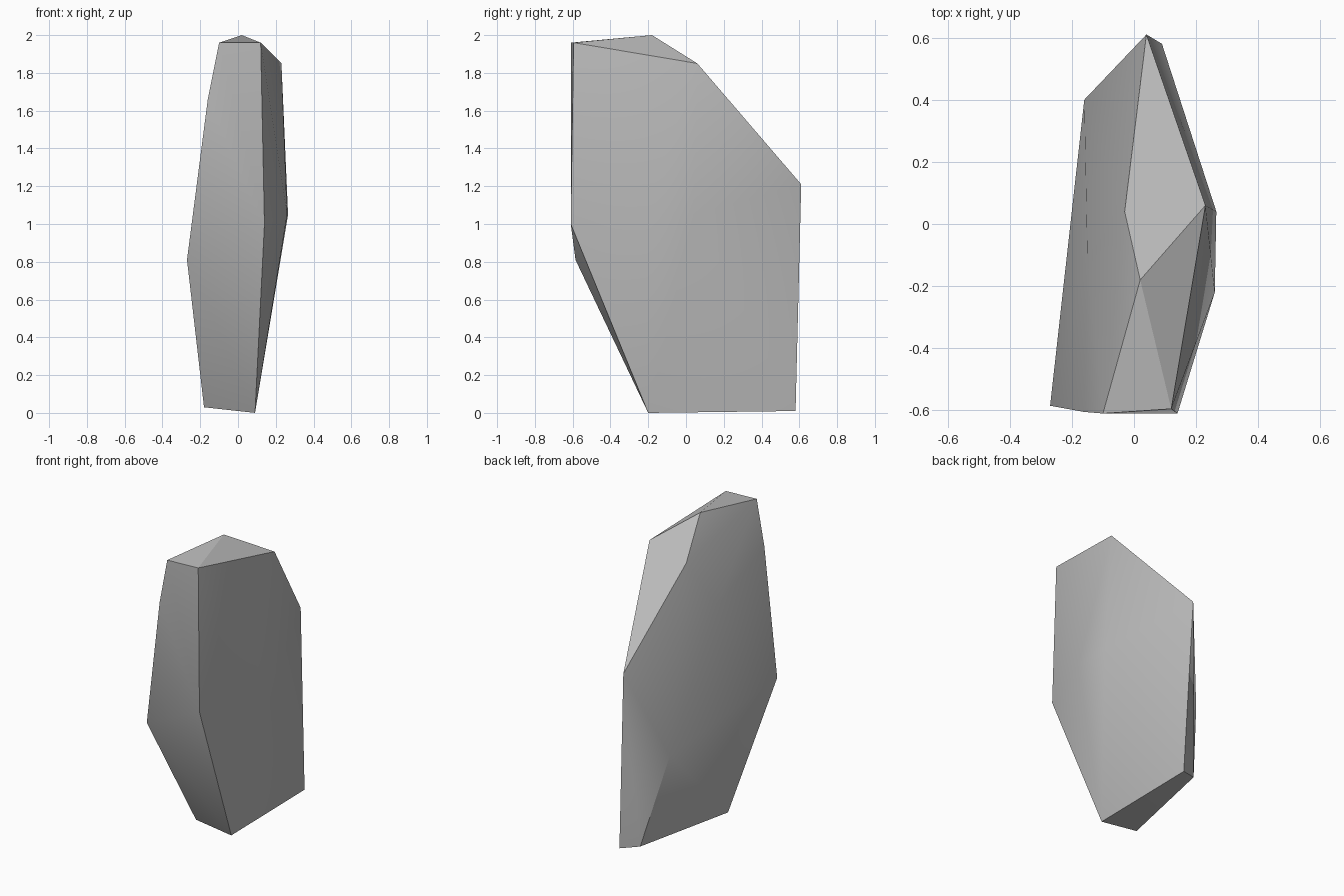
import bpy
import bmesh
import math

cube = bpy.data.objects.get("Cube")
if cube:
    bpy.data.objects.remove(cube, do_unlink=True)

# Corner points of the boulder, grouped by region
crown = [(-0.10, -0.61, 1.96), (0.12, -0.595, 1.96), (0.02, -0.18, 2.0),
         (0.23, 0.06, 1.85), (-0.03, 0.04, 1.757)]
front_corners = [(-0.16, -0.605, 1.66), (-0.27, -0.585, 0.81), (0.14, -0.61, 1.0)]
side_bulges = [(0.265, 0.04, 1.05), (0.26, -0.22, 1.05), (-0.15, -0.12, 1.44)]
back_corners = [(0.04, 0.61, 1.21), (-0.16, 0.40, 0.63)]
base = [(0.09, -0.20, 0.0), (-0.18, -0.19, 0.03), (0.09, 0.58, 0.01), (-0.03, 0.53, 0.035)]

# Wrap the points in a faceted convex shell
bm = bmesh.new()
for point in crown + front_corners + side_bulges + back_corners + base:
    bm.verts.new(point)
hull = bmesh.ops.convex_hull(bm, input=bm.verts[:], use_existing_faces=False)
spare = {v for v in hull["geom_interior"] + hull["geom_unused"]
         if isinstance(v, bmesh.types.BMVert)}
bmesh.ops.delete(bm, geom=list(spare), context="VERTS")
bmesh.ops.recalc_face_normals(bm, faces=bm.faces[:])
mesh = bpy.data.meshes.new("boulder")
bm.to_mesh(mesh)
bm.free()

# Plain grey stone
stone = bpy.data.materials.new("grey_stone")
stone.use_nodes = True
colour = (0.5, 0.5, 0.5, 1.0)
stone.diffuse_color = colour
stone.node_tree.nodes["Principled BSDF"].inputs["Base Color"].default_value = colour
mesh.materials.append(stone)

boulder = bpy.data.objects.new("boulder", mesh)
bpy.context.collection.objects.link(boulder)

# Soft bulges with crisp main edges
bpy.ops.object.select_all(action="DESELECT")
boulder.select_set(True)
bpy.context.view_layer.objects.active = boulder
bpy.ops.object.shade_smooth_by_angle(angle=math.radians(30))
